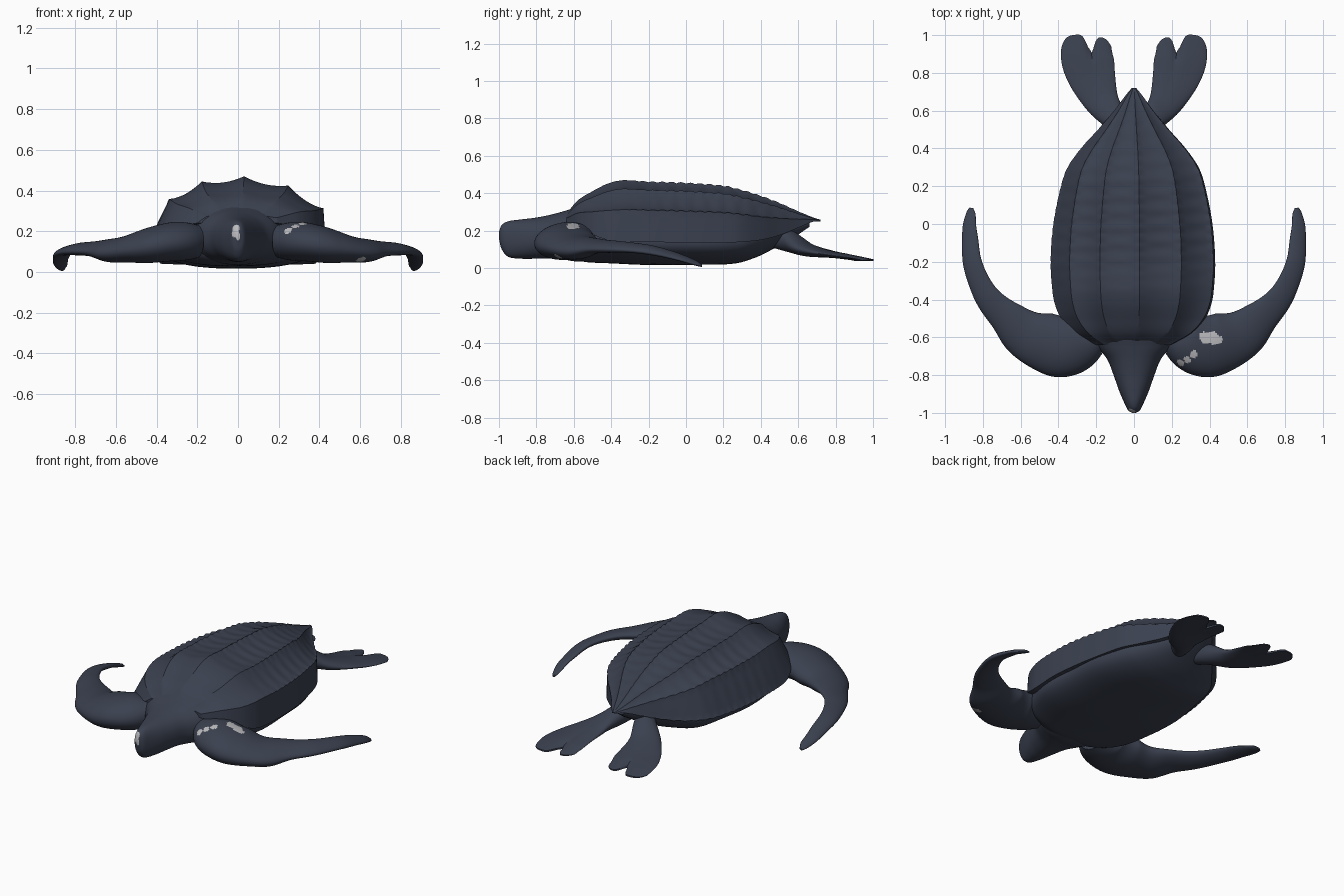
import bpy, bmesh, math
from mathutils import Vector

if "Cube" in bpy.data.objects:
    bpy.data.objects.remove(bpy.data.objects["Cube"])


def material(name, rgb):
    m = bpy.data.materials.new(name)
    m.diffuse_color = (*rgb, 1)
    m.use_nodes = True
    m.node_tree.nodes["Principled BSDF"].inputs["Base Color"].default_value = m.diffuse_color
    return m


SLATE = material("dark_slate_skin", (0.043, 0.052, 0.079))
PALE = material("pale_grey_patch", (0.50, 0.50, 0.52))


def curve(table, t):
    """Smooth interpolation through rows (t, values...)."""
    n = len(table)
    i = 0
    while i < n - 2 and t > table[i + 1][0]:
        i += 1
    a, b = table[i], table[i + 1]
    p, q = table[max(i - 1, 0)], table[min(i + 2, n - 1)]
    h = b[0] - a[0]
    s = min(max((t - a[0]) / h, 0), 1)
    out = []
    for k in range(1, len(a)):
        ma = (b[k] - p[k]) / (b[0] - p[0]) * h
        mb = (q[k] - a[k]) / (q[0] - a[0]) * h
        out.append((2*s**3 - 3*s*s + 1) * a[k] + (s**3 - 2*s*s + s) * ma
                   + (3*s*s - 2*s**3) * b[k] + (s**3 - s*s) * mb)
    return out


def make(name, rings, patches=(), angle=35, cap=True):
    """Skin closed rings into a solid; faces inside a patch ball turn pale."""
    bm = bmesh.new()
    rows = [[bm.verts.new(v) for v in r] for r in rings]
    n = len(rows[0])
    for r0, r1 in zip(rows, rows[1:]):
        for j in range(n):
            bm.faces.new((r0[j], r0[(j + 1) % n], r1[(j + 1) % n], r1[j]))
    bm.faces.new(rows[0])
    if cap:
        bm.faces.new(rows[-1])
    else:   # curved end: bridge the upper half to the lower half
        r = rows[-1]
        for j in range(n // 2):
            quad = (r[j], r[j + 1], r[(n - j - 1) % n], r[(n - j) % n])
            bm.faces.new(list(dict.fromkeys(quad)))
    bmesh.ops.recalc_face_normals(bm, faces=bm.faces)
    for f in bm.faces:
        c = f.calc_center_median()
        if any((c - Vector(p)).length < r for p, r in patches):
            f.material_index = 1
    me = bpy.data.meshes.new(name)
    bm.to_mesh(me)
    bm.free()
    me.materials.append(SLATE)
    me.materials.append(PALE)
    ob = bpy.data.objects.new(name, me)
    bpy.context.collection.objects.link(ob)
    bpy.ops.object.select_all(action='DESELECT')
    ob.select_set(True)
    bpy.context.view_layer.objects.active = ob
    bpy.ops.object.shade_smooth_by_angle(angle=math.radians(angle))
    return ob


def loft(name, rows, side=1, steps=60, seg=40, power=2.0, notch=0, tilt=0,
         wrinkle=0, patches=()):
    """Rows are (x, y, z, half width, half thickness) along a limb or trunk."""
    table = [(i, *r) for i, r in enumerate(rows)]
    last = len(rows) - 1
    rings = []
    for i in range(steps + 1):
        t = last * i / steps
        x, y, z, hw, ht = curve(table, t)
        a, b = curve(table, max(t - .05, 0)), curve(table, min(t + .05, last))
        d = Vector((b[0] - a[0], b[1] - a[1], 0)).normalized()
        w = Vector((d.y, -d.x, 0))
        f = i / steps
        ring = []
        for j in range(seg):
            an = 2 * math.pi * j / seg
            u, v = math.cos(an), math.sin(an)
            u = math.copysign(abs(u) ** (2 / power), u)
            v = math.copysign(abs(v) ** (2 / power), v)
            k = 1 + wrinkle * math.sin(f * 38 + 1.5 * u)
            p = Vector((x, y, z)) + w * u * hw * k
            p.z += v * ht * k - u * tilt * f * hw
            # two-lobed end: a middle notch, rounded corners, shorter inner lobe
            if notch:
                p -= d * f ** 5 * (notch * math.exp(-((u + .15) / .2) ** 2)
                                   + .06 * u ** 6 + (.02 if u < -.15 else 0))
            ring.append((p.x * side, p.y, max(p.z, 0)))
        rings.append(ring)
    return make(name, rings, patches, cap=not notch)


# Carapace: ridged cross-section, scaled along the back
profile = [(.43, .14), (.42, .31), (.25, .42), (.03, .465), (-.18, .44),
           (-.34, .355), (-.44, .14)]
shell = [  # y, half width, top, margin height
    (-.64, .20, .29, .24), (-.58, .31, .36, .22), (-.5, .385, .41, .18),
    (-.42, .42, .45, .15), (-.34, .433, .468, .14), (-.2, .44, .458, .14),
    (0, .425, .45, .135), (.2, .385, .435, .135), (.3, .35, .412, .14),
    (.4, .28, .382, .15), (.5, .19, .345, .175), (.6, .105, .302, .215),
    (.68, .045, .27, .248), (.72, .012, .258, .25)]
PER = 9
rings = []
for i in range(181):
    y = -.64 + 1.36 * i / 180
    W, top, low = curve(shell, y)
    ring = []
    for s in range(len(profile) - 1):
        (xa, za), (xb, zb) = profile[s], profile[s + 1]
        for k in range(PER + (s == len(profile) - 2)):
            f = k / PER
            # dip between ridges, flanks bulge a little
            dip = math.sin(math.pi * f) * (-.016 if 0 < s < 5 else .004)
            # cross ripples fading towards the front
            fade = min(max((y + .4) / .3, 0), 1)
            dip += .0025 * fade * math.sin(y * 75 + s) * math.sin(math.pi * f)
            x, z = xa + (xb - xa) * f, za + (zb - za) * f + dip
            if k == 0 and s > 0 or k == PER:   # beaded ridge
                z += .008 * max(fade, .15) * abs(math.sin(y * 62))
                x *= 1 + .006 * fade * abs(math.sin(y * 62))
            ring.append((x * W / .44, y, low + (z - .14) / .325 * (top - low)))
    rings.append(ring)
make("carapace", rings, angle=28)

# Belly and trunk under the shell
loft("belly", [
    (0, -.64, .16, .16, .08), (0, -.58, .155, .28, .113),
    (0, -.5, .148, .35, .118), (0, -.3, .142, .40, .122),
    (0, 0, .14, .395, .124), (0, .25, .144, .345, .12),
    (0, .36, .16, .28, .108), (0, .5, .195, .16, .075),
    (0, .6, .22, .08, .04), (0, .66, .24, .03, .02)],
    steps=100, seg=72, power=2.35, wrinkle=.01)

# Head and neck
loft("head_and_neck", [
    (0, -1, .175, .010, .02), (0, -.985, .165, .032, .065),
    (0, -.95, .155, .050, .095), (0, -.88, .155, .080, .105),
    (0, -.8, .16, .108, .11), (0, -.72, .168, .14, .118),
    (0, -.65, .175, .192, .13), (0, -.58, .18, .225, .145),
    (0, -.45, .19, .24, .15)],
    steps=130, seg=96, power=2.2,
    patches=[((-.012, -.992, .215), .02), ((-.012, -.992, .188), .02)])

# Flippers, one pair in front and one behind
front = [
    (.20, -.60, .15, .09, .08), (.33, -.645, .148, .158, .098),
    (.48, -.625, .125, .155, .078), (.60, -.56, .108, .122, .058),
    (.70, -.47, .115, .085, .036), (.80, -.35, .112, .062, .026),
    (.855, -.2, .098, .050, .022), (.87, -.05, .062, .040, .017),
    (.865, .05, .028, .026, .012), (.86, .085, .012, .010, .006)]
hind = [
    (.06, .46, .16, .05, .05), (.10, .55, .145, .065, .06),
    (.17, .65, .098, .092, .036), (.22, .77, .075, .123, .020),
    (.247, .88, .06, .138, .014), (.256, 1.006, .042, .132, .005)]
for side, label in ((1, "right"), (-1, "left")):
    # pale patches lie on the right flipper only
    spots = [((.375, -.60, .235), .03), ((.415, -.60, .225), .036),
             ((.445, -.615, .21), .025), ((.255, -.725, .19), .028),
             ((.285, -.71, .205), .028), ((.315, -.69, .23), .022),
             ((.60, -.675, .075), .03), ((.595, -.67, .11), .03)]
    loft("front_flipper_" + label, front, side, steps=170, seg=84, tilt=.4,
         wrinkle=.03, patches=spots if side > 0 else [])
    loft("hind_flipper_" + label, hind, side, steps=90, seg=96, notch=.085)
